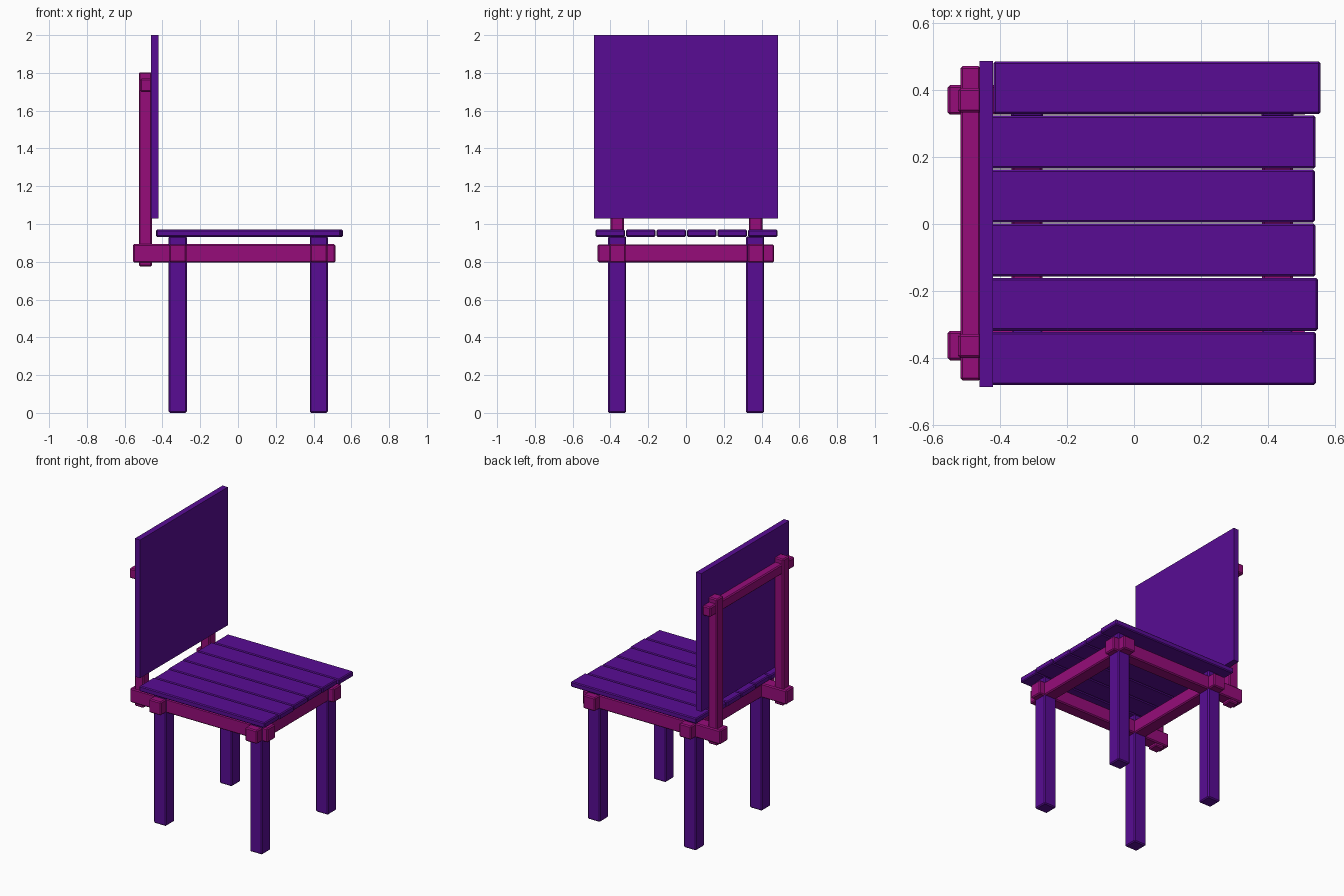
import bpy

if "Cube" in bpy.data.objects:
    bpy.data.objects.remove(bpy.data.objects["Cube"])


def material(name, rgb):
    m = bpy.data.materials.new(name)
    m.diffuse_color = (*rgb, 1)
    m.use_nodes = True
    m.node_tree.nodes["Principled BSDF"].inputs["Base Color"].default_value = m.diffuse_color
    return m


PURPLE = material("purple", (0.098, 0.0037, 0.296))
MAGENTA = material("magenta", (0.305, 0.0037, 0.195))


def box(name, x, y, z, mat, bevel=0.007):
    """Bevelled box from (min, max) ranges on each axis."""
    ranges = (x, y, z)
    bpy.ops.mesh.primitive_cube_add(size=1, location=[(a + b) / 2 for a, b in ranges])
    ob = bpy.context.object
    ob.name = name
    ob.scale = [b - a for a, b in ranges]
    bpy.ops.object.transform_apply(location=False, rotation=False, scale=True)
    ob.data.materials.append(mat)
    if bevel:
        mod = ob.modifiers.new("bevel", 'BEVEL')
        mod.width = bevel
        mod.segments = 1
    return ob


def around(c, half):
    return (c - half, c + half)


# Legs
for xn, x in (("back", -0.319), ("front", 0.428)):
    for yn, y in (("right", -0.365), ("left", 0.366)):
        box(f"{xn}_{yn}_leg", around(x, 0.048), around(y, 0.048), (0, 0.935), PURPLE)

# Seat frame: cross rails, then side rails that run back to the posts
for xn, x in (("back", -0.319), ("front", 0.428)):
    box(f"{xn}_seat_rail", around(x, 0.046), (-0.468, 0.467), (0.797, 0.892), MAGENTA)
for yn, y in (("right", -0.363), ("left", 0.370)):
    box(f"{yn}_seat_rail", (-0.556, 0.515), around(y, 0.044), (0.795, 0.894), MAGENTA)
    # Backrest posts
    box(f"{yn}_back_post", (-0.525, -0.455), around(y - 0.001, 0.036), (0.775, 1.803), MAGENTA)

# Backrest top rail and panel
box("back_top_rail", (-0.518, -0.457), (-0.467, 0.471), (1.70, 1.77), MAGENTA)
box("back_panel", (-0.461, -0.42), (-0.487, 0.487), (1.03, 2.0), PURPLE, 0)

# Seat planks, slightly staggered at the front
for i, front in enumerate((0.543, 0.549, 0.542, 0.54, 0.542, 0.556)):
    y = -0.401 + i * 0.1615
    box(f"seat_plank_{i + 1}", (front - 0.975, front), around(y, 0.079), (0.932, 0.97), PURPLE, 0.006)
